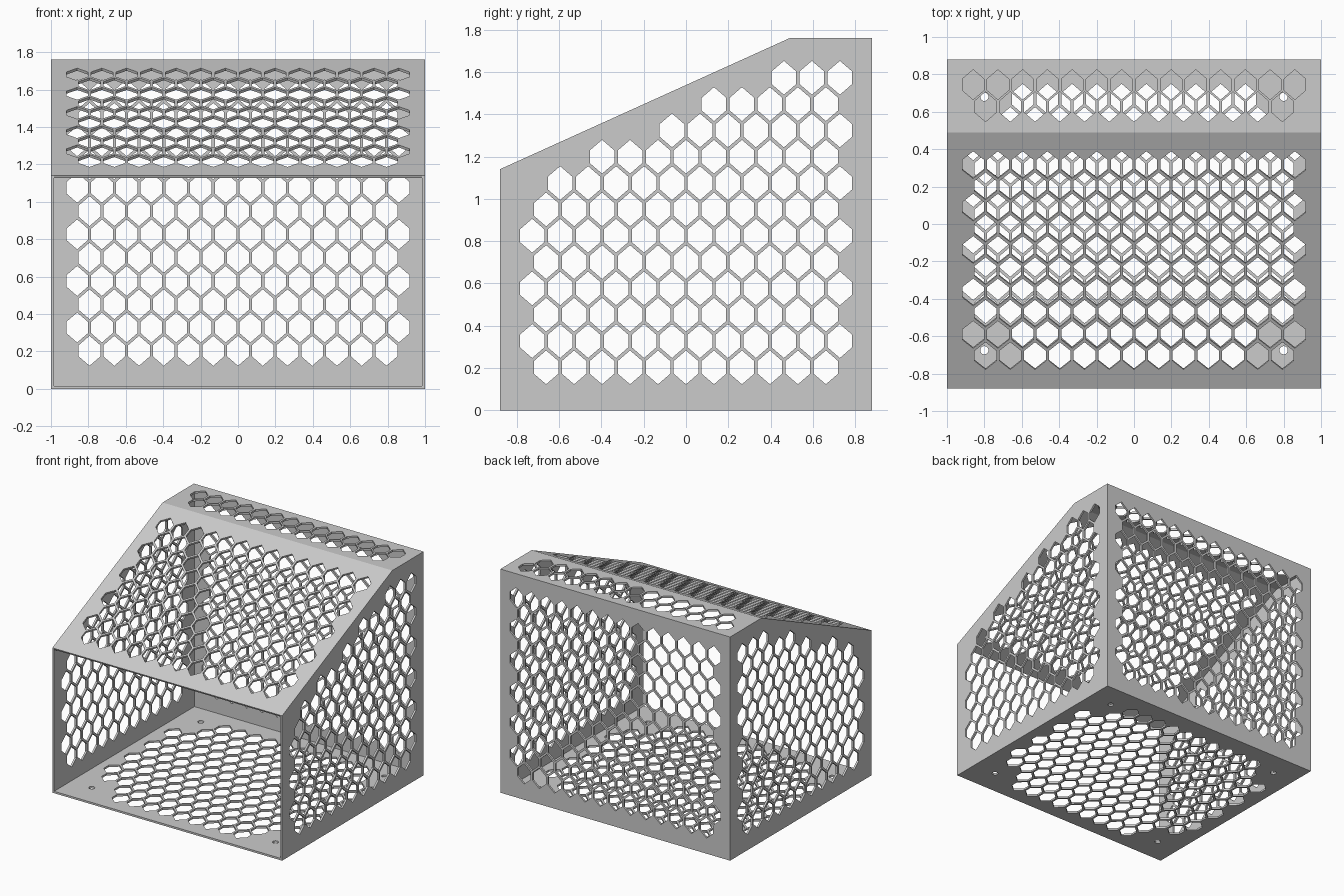
import bpy, bmesh, math
from mathutils import Matrix, Vector

if "Cube" in bpy.data.objects:
    bpy.data.objects.remove(bpy.data.objects["Cube"])

T = 0.015                       # sheet thickness
PX, PY = 0.1323, 0.1245         # hole spacing across and along
HW, HH, HS = 0.058, 0.080, 0.030  # hole half width, half height, shoulder
FRONT, BACK, TOP = -0.88, 0.88, 1.76
LOW = (FRONT, 1.14)             # lower edge of the sloped lid (y, z)
HIGH = (0.49, TOP)              # upper edge of the sloped lid

grey = bpy.data.materials.new("light_grey")
grey.diffuse_color = (0.6, 0.6, 0.6, 1)
grey.use_nodes = True
grey.node_tree.nodes["Principled BSDF"].inputs["Base Color"].default_value = grey.diffuse_color


def hexagon(u, v):
    return [(u, v + HH), (u - HW, v + HS), (u - HW, v - HS),
            (u, v - HH), (u + HW, v - HS), (u + HW, v + HS)]


def circle(u, v, r, n=24):
    return [(u + r * math.cos(2 * math.pi * i / n),
             v + r * math.sin(2 * math.pi * i / n)) for i in range(n)]


def hole_rows(count, rows, v0, keep=lambda u, v: True, step=PY, first=0):
    """Staggered hexagons: odd rows hold count holes, even rows one fewer."""
    holes = []
    for r in range(rows):
        n = count if (r + first) % 2 else count - 1
        for i in range(n):
            u, v = (i - (n - 1) / 2) * PX, v0 + r * step
            if keep(u, v):
                holes.append(hexagon(u, v))
    return holes


def panel(name, outline, holes, origin, u_axis, v_axis):
    """Perforated sheet, centred on the plane through origin."""
    curve = bpy.data.curves.new(name + "_outline", 'CURVE')
    curve.dimensions, curve.fill_mode, curve.extrude = '2D', 'BOTH', T / 2
    for loop in [outline] + holes:
        s = curve.splines.new('POLY')
        s.points.add(len(loop) - 1)
        for p, (u, v) in zip(s.points, loop):
            p.co = (u, v, 0, 1)
        s.use_cyclic_u = True
    temp = bpy.data.objects.new(name + "_temp", curve)
    bpy.context.collection.objects.link(temp)
    bpy.context.view_layer.update()
    dg = bpy.context.evaluated_depsgraph_get()
    mesh = bpy.data.meshes.new_from_object(temp.evaluated_get(dg))
    bpy.data.objects.remove(temp)
    bpy.data.curves.remove(curve)

    u, v = Vector(u_axis).normalized(), Vector(v_axis).normalized()
    frame = Matrix((u, v, u.cross(v))).transposed().to_4x4()
    frame.translation = Vector(origin)
    bm = bmesh.new()
    bm.from_mesh(mesh)
    bmesh.ops.remove_doubles(bm, verts=bm.verts, dist=1e-5)
    bmesh.ops.transform(bm, matrix=frame, verts=bm.verts)
    bmesh.ops.recalc_face_normals(bm, faces=bm.faces)
    for f in bm.faces:
        f.smooth = False
    bm.to_mesh(mesh)
    bm.free()
    mesh.name = name
    mesh.materials.clear()
    mesh.materials.append(grey)
    bpy.context.collection.objects.link(bpy.data.objects.new(name, mesh))


def rect(v0, v1, w=1 - T):
    return [(-w, v0), (w, v0), (w, v1), (-w, v1)]


slope = (HIGH[1] - LOW[1]) / (HIGH[0] - LOW[0])

# side walls, holes kept clear of the sloped edge
profile = [(FRONT, 0), (BACK, 0), (BACK, TOP), HIGH, LOW]
side_holes = hole_rows(12, 12, 0.203, lambda y, z:
                       min(TOP, LOW[1] + slope * (y - LOW[0])) - z > 0.14)
for name, sx in (("left_wall", -1), ("right_wall", 1)):
    panel(name, profile, side_holes, (sx * (1 - T / 2), 0, 0), (0, 1, 0), (0, 0, 1))

# back wall
panel("back_wall", rect(T, TOP - T), hole_rows(14, 12, 0.203),
      (0, BACK - T / 2, 0), (1, 0, 0), (0, 0, 1))

# floor, solid around the four screw holes
screws = [(sx * 0.8, y) for sx in (-1, 1) for y in (-0.675, 0.68)]
floor_holes = hole_rows(14, 12, -0.70, lambda x, y: all(
    math.hypot(x - a, y - b) > 0.17 for a, b in screws))
panel("floor", rect(FRONT, BACK), floor_holes + [circle(a, b, 0.022) for a, b in screws],
      (0, 0, T / 2), (1, 0, 0), (0, 1, 0))

# flat top strip
panel("top_strip", rect(HIGH[0], BACK), hole_rows(14, 2, 0.627, step=0.118),
      (0, 0, TOP - T / 2), (1, 0, 0), (0, 1, 0))

# sloped lid
along = Vector((0, HIGH[0] - LOW[0], HIGH[1] - LOW[1]))
normal = Vector((1, 0, 0)).cross(along).normalized()
panel("sloped_lid", rect(0, along.length), hole_rows(14, 10, 0.192),
      Vector((0, *LOW)) - normal * T / 2, (1, 0, 0), along)
